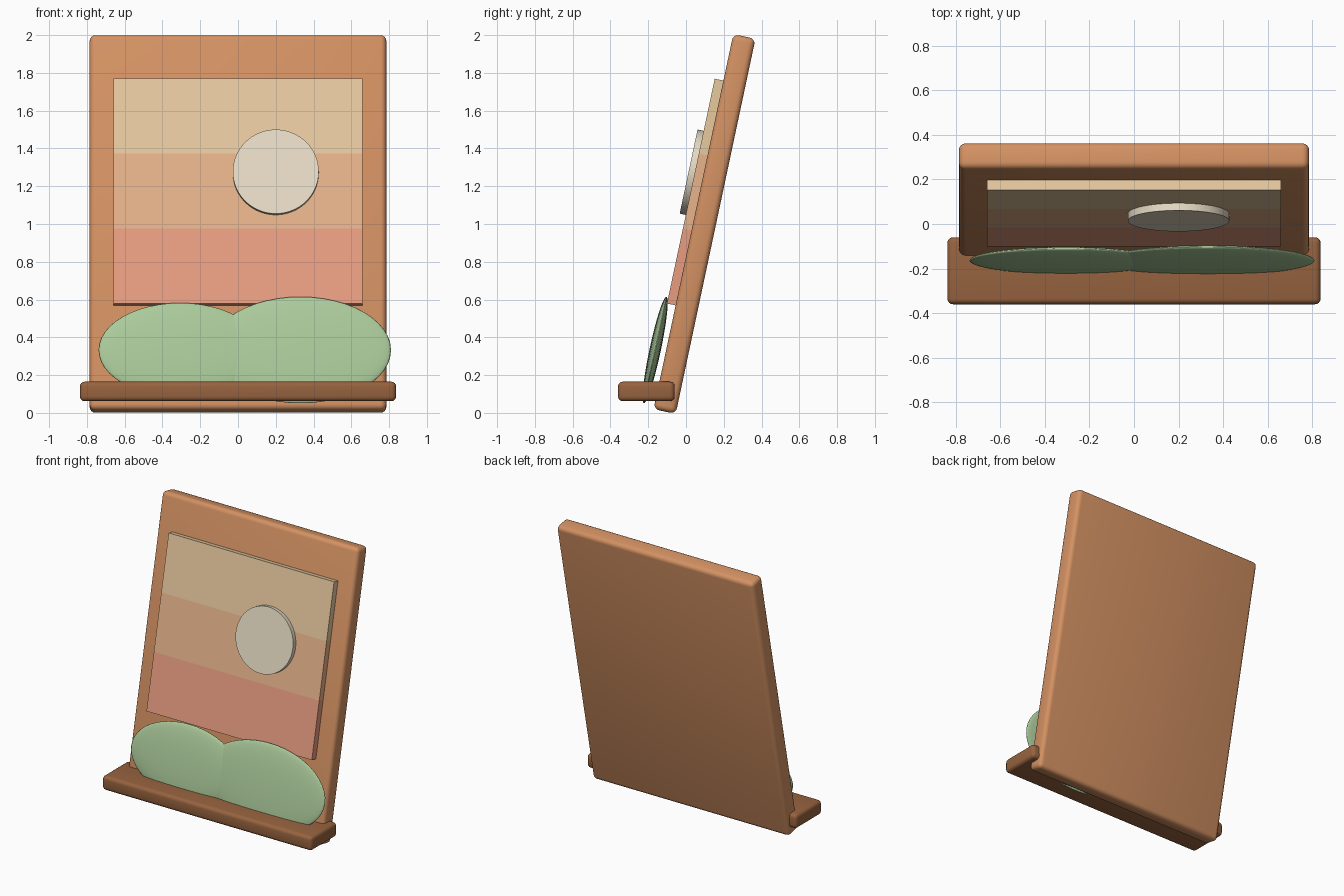
import bpy, bmesh, math
from mathutils import Matrix, Vector

cube = bpy.data.objects.get("Cube")
if cube:
    bpy.data.objects.remove(cube, do_unlink=True)


def material(name, rgb):
    m = bpy.data.materials.new(name)
    col = (*rgb, 1.0)
    m.diffuse_color = col
    m.use_nodes = True
    bsdf = next(n for n in m.node_tree.nodes if n.type == 'BSDF_PRINCIPLED')
    bsdf.inputs["Base Color"].default_value = col
    bsdf.inputs["Roughness"].default_value = 0.7
    return m


WOOD = material("light wood", (0.655, 0.285, 0.124))
DARK_WOOD = material("dark wood", (0.31, 0.125, 0.05))
SAND = material("sand", (0.93, 0.68, 0.40))
ORANGE = material("pale orange", (0.93, 0.525, 0.295))
CORAL = material("coral", (0.93, 0.395, 0.255))
CREAM = material("cream", (0.93, 0.83, 0.65))
GREEN = material("sage green", (0.405, 0.59, 0.325))

# Leaning frame of the board: local x across, -y out of the front, z up the board
LEAN = Matrix.Translation((0, 0.098, 1.0)) @ Matrix.Rotation(math.radians(-12), 4, 'X')


def finish(name, bm, mat, matrix, smooth=True):
    me = bpy.data.meshes.new(name)
    bm.to_mesh(me)
    bm.free()
    me.materials.append(mat)
    ob = bpy.data.objects.new(name, me)
    bpy.context.collection.objects.link(ob)
    ob.matrix_world = matrix
    if smooth:
        bpy.ops.object.select_all(action='DESELECT')
        ob.select_set(True)
        bpy.context.view_layer.objects.active = ob
        bpy.ops.object.shade_smooth_by_angle(angle=math.radians(35))
    return ob


def box(name, lo, hi, mat, matrix=Matrix(), bevel=0.0):
    lo, hi = Vector(lo), Vector(hi)
    bm = bmesh.new()
    bmesh.ops.create_cube(bm, size=1, matrix=Matrix.Translation((lo + hi) / 2)
                          @ Matrix.Diagonal((*(hi - lo), 1)))
    if bevel:
        bmesh.ops.bevel(bm, geom=bm.edges[:], offset=bevel, segments=4,
                        profile=0.5, affect='EDGES')
    return finish(name, bm, mat, matrix, bool(bevel))


# Leaning back board and the ledge it passes through
box("back_board", (-0.785, -0.06, -1.015), (0.785, 0.06, 1.015), WOOD, LEAN, 0.03)
box("front_ledge", (-0.837, -0.36, 0.062), (0.837, -0.06, 0.165), DARK_WOOD, bevel=0.025)

# Three stacked sky bands on the board
BAND, BASE = 0.4055, -0.453
for i, (name, mat) in enumerate((("low_sky", CORAL), ("middle_sky", ORANGE), ("high_sky", SAND))):
    z = BASE + i * BAND
    box(name, (-0.66, -0.107, z), (0.66, -0.055, z + BAND), mat, LEAN)

# Round sun disc
bm = bmesh.new()
bmesh.ops.create_cone(bm, cap_ends=True, segments=64, radius1=0.2275, radius2=0.2275, depth=0.036,
                      matrix=Matrix.Translation((0.2, -0.122, 0.254)) @ Matrix.Rotation(math.pi / 2, 4, 'X'))
finish("sun_disc", bm, CREAM, LEAN)

# Flattened hills standing in front of the board
for name, x, rx, rz in (("right_hill", -0.306, 0.432, 0.255), ("left_hill", 0.33, 0.48, 0.288)):
    bm = bmesh.new()
    bmesh.ops.create_uvsphere(bm, u_segments=48, v_segments=24, radius=1,
                              matrix=Matrix.Translation((x, -0.117, -0.707))
                              @ Matrix.Diagonal((rx, 0.03, rz, 1)))
    ob = finish(name, bm, GREEN, LEAN, False)
    ob.data.shade_smooth()
